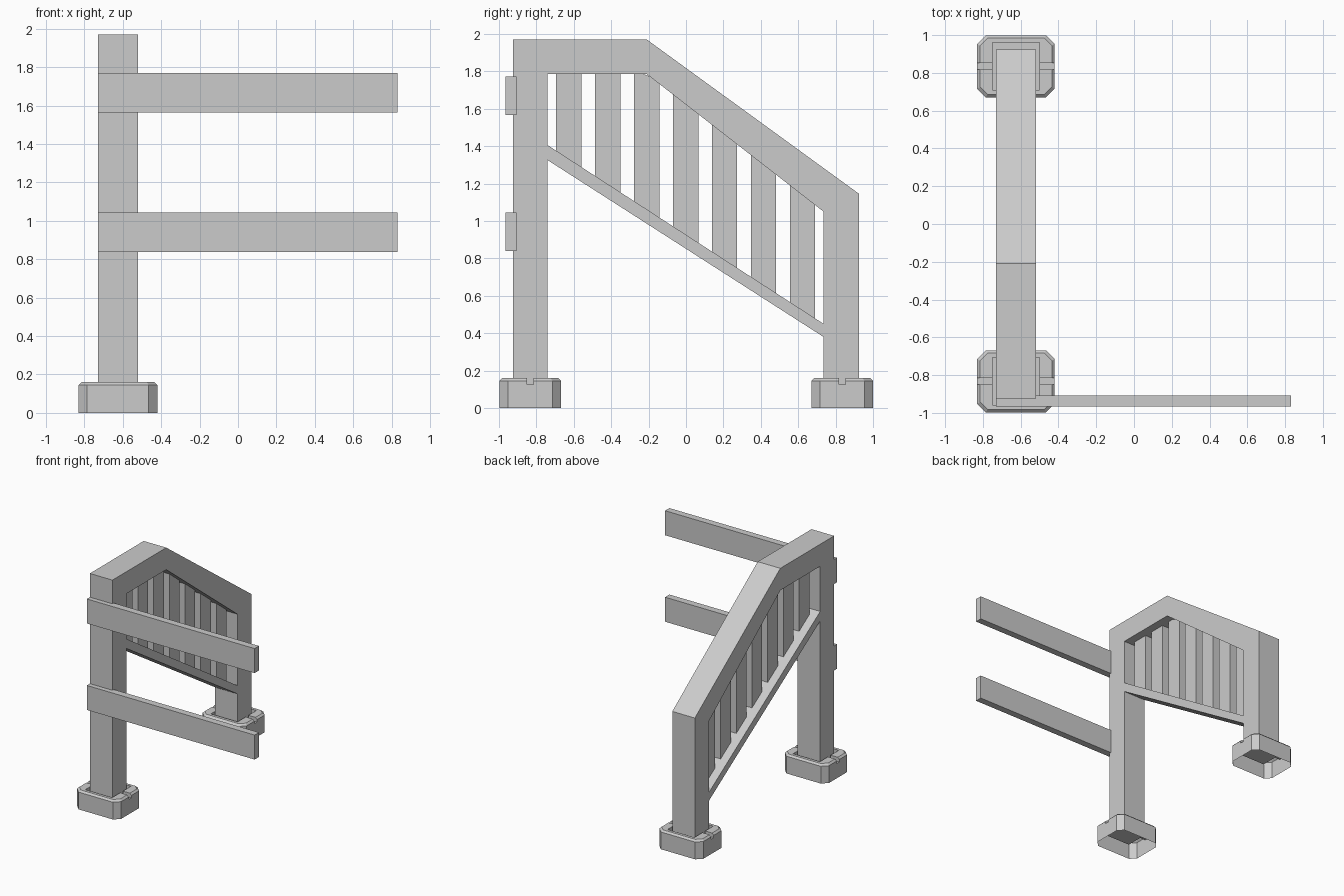
import bpy, bmesh

if "Cube" in bpy.data.objects:
    bpy.data.objects.remove(bpy.data.objects["Cube"])

X0, X1 = -0.73, -0.52          # width of the posts and handrail
XC = -0.625


def finish(name, bm):
    bmesh.ops.recalc_face_normals(bm, faces=bm.faces[:])
    me = bpy.data.meshes.new(name)
    bm.to_mesh(me)
    bm.free()
    ob = bpy.data.objects.new(name, me)
    bpy.context.collection.objects.link(ob)
    return ob


def prism(name, pts, faces, x0, x1):
    """Flat y-z outline made of faces, extruded along x."""
    bm = bmesh.new()
    vs = [bm.verts.new((x0, y, z)) for y, z in pts]
    fs = [bm.faces.new([vs[i] for i in f]) for f in faces]
    ext = bmesh.ops.extrude_face_region(bm, geom=fs, use_keep_orig=True)
    new = [g for g in ext["geom"] if isinstance(g, bmesh.types.BMVert)]
    bmesh.ops.translate(bm, verts=new, vec=(x1 - x0, 0, 0))
    return finish(name, bm)


def box(name, x0, x1, y0, y1, z0, z1):
    return prism(name, [(y0, z0), (y1, z0), (y1, z1), (y0, z1)],
                 [(0, 1, 2, 3)], x0, x1)


# Frame: two posts, bent handrail and sloping lower rail
BASE = 0.10
pts = [(-0.925, BASE), (-0.74, BASE), (-0.74, 1.325), (-0.74, 1.405),
       (-0.74, 1.785), (-0.925, 1.97), (-0.21, 1.97), (-0.21, 1.785),
       (0.925, 1.145), (0.735, 1.05), (0.735, 0.45), (0.735, 0.38),
       (0.735, BASE), (0.925, BASE)]
prism("frame", pts, [(0, 1, 2, 3, 4, 5), (5, 4, 7, 6), (6, 7, 9, 8),
                     (8, 9, 10, 11, 12, 13), (3, 2, 11, 10)], X0, X1)


# Balusters, trimmed to the slopes of the rails
def upper(y):
    return min(1.785, 1.785 - (y + 0.21) * 0.735 / 0.945) + 0.02


def lower(y):
    return 1.405 - (y + 0.74) * 0.955 / 1.475 - 0.02


for i in range(7):
    a = -0.695 + i * 0.2085
    b = a + 0.135
    prism(f"baluster_{i + 1}",
          [(a, lower(a)), (b, lower(b)), (b, upper(b)), (a, upper(a))],
          [(0, 1, 2, 3)], XC - 0.035, XC + 0.035)

# Side rails on the front post
for name, z in (("upper_side_rail", 1.565), ("lower_side_rail", 0.838)):
    box(name, -0.73, 0.83, -0.965, -0.907, z, z + 0.206)


# Feet: chamfered hollow shoes with a post socket and a cross groove
def octagon(bm, cy, z, hx, hy, c):
    return [bm.verts.new((XC + x, cy + y, z)) for x, y in
            [(hx, c - hy), (hx, hy - c), (hx - c, hy), (c - hx, hy),
             (-hx, hy - c), (-hx, c - hy), (c - hx, -hy), (hx - c, -hy)]]


def foot(name, cy):
    bm = bmesh.new()
    rings = [octagon(bm, cy, 0, 0.205, 0.164, 0.045),
             octagon(bm, cy, 0.145, 0.205, 0.164, 0.045),
             octagon(bm, cy, 0.16, 0.19, 0.149, 0.04)]
    for lo, hi in zip(rings, rings[1:]):
        for k in range(8):
            n = (k + 1) % 8
            bm.faces.new((lo[k], lo[n], hi[n], hi[k]))
    bm.faces.new(rings[0])
    bm.faces.new(rings[2])
    ob = finish(name, bm)
    cutters = [box("socket_cutter", XC - 0.125, XC + 0.125,
                   cy - 0.125, cy + 0.125, BASE, 0.3),
               box("groove_cutter", XC - 0.3, XC + 0.3,
                   cy - 0.018, cy + 0.018, 0.125, 0.31)]
    for c in cutters:
        m = ob.modifiers.new("cut", 'BOOLEAN')
        m.operation, m.object, m.solver = 'DIFFERENCE', c, 'EXACT'
    # bake the cuts, then open the underside
    dg = bpy.context.evaluated_depsgraph_get()
    me = bpy.data.meshes.new_from_object(ob.evaluated_get(dg))
    ob.modifiers.clear()
    ob.data = me
    for c in cutters:
        bpy.data.objects.remove(c)
    bm = bmesh.new()
    bm.from_mesh(me)
    bottom = [f for f in bm.faces if all(v.co.z < 0.001 for v in f.verts)]
    bmesh.ops.delete(bm, geom=bottom, context='FACES_ONLY')
    bm.to_mesh(me)
    bm.free()


foot("front_foot", -0.833)
foot("back_foot", 0.835)
